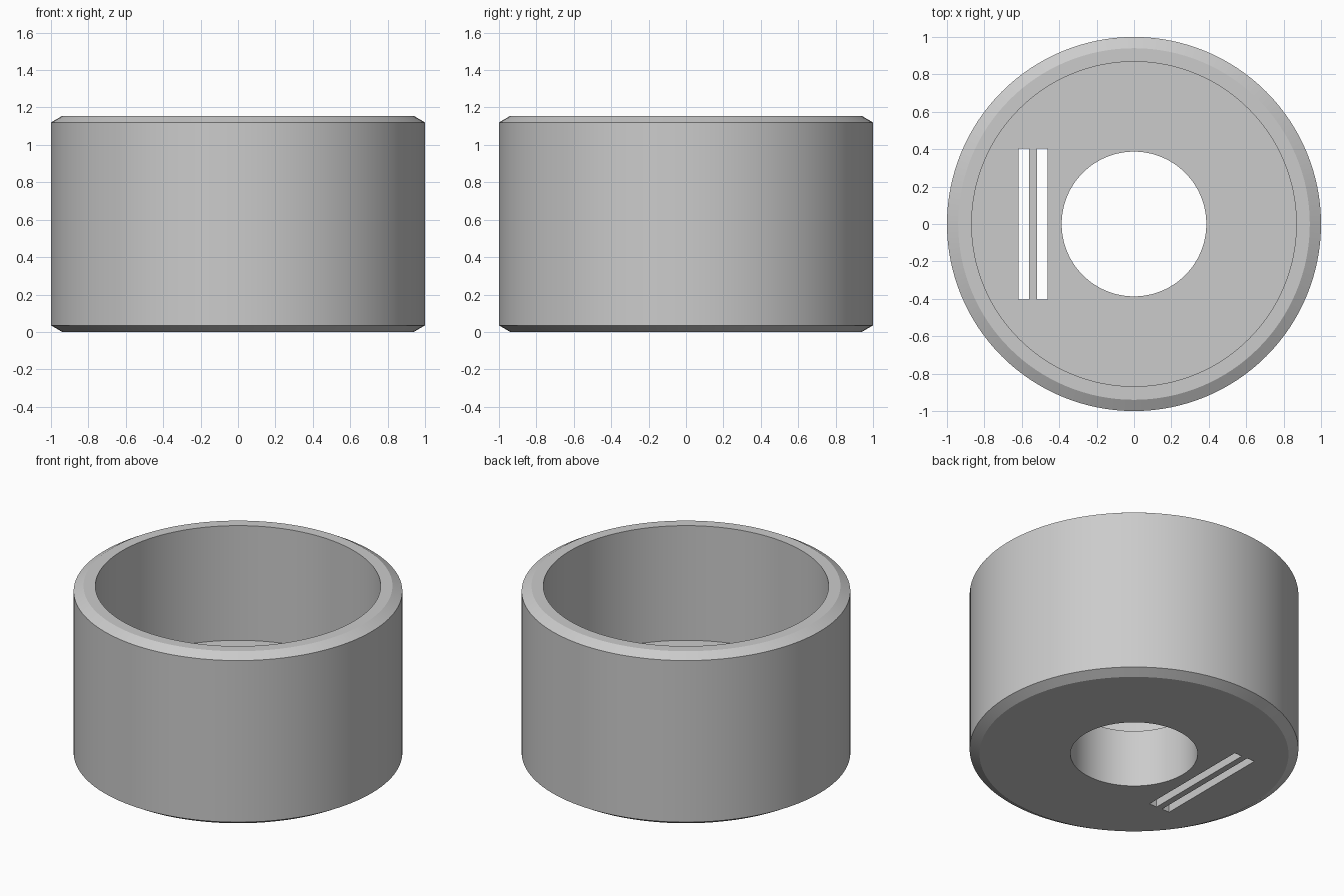
import bpy
import bmesh
import math

SEGMENTS = 128
HEIGHT, FLOOR = 1.155, 0.385
OUTER, INNER, HOLE = 1.0, 0.868, 0.387
RIM, BEVEL = 0.94, 0.035
SLOT_CENTRES, SLOT_WIDTH, SLOT_LENGTH = (-0.589, -0.49), 0.057, 0.806

default = bpy.data.objects.get("Cube")
if default:
    bpy.data.objects.remove(default, do_unlink=True)

# Single plain grey
grey = bpy.data.materials.new("plain_grey")
grey.use_nodes = True
colour = (0.6, 0.6, 0.6, 1)
grey.diffuse_color = colour
grey.node_tree.nodes["Principled BSDF"].inputs["Base Color"].default_value = colour


def revolve(name, profile):
    """Spin a closed (radius, z) profile around the z axis."""
    bm = bmesh.new()
    verts = [bm.verts.new((r, 0, z)) for r, z in profile]
    edges = [bm.edges.new((v, verts[i - 1])) for i, v in enumerate(verts)]
    bmesh.ops.spin(bm, geom=verts + edges, cent=(0, 0, 0), axis=(0, 0, 1),
                   angle=math.tau, steps=SEGMENTS, use_merge=True)
    bmesh.ops.remove_doubles(bm, verts=bm.verts[:], dist=1e-5)
    bmesh.ops.recalc_face_normals(bm, faces=bm.faces[:])
    mesh = bpy.data.meshes.new(name)
    bm.to_mesh(mesh)
    bm.free()
    obj = bpy.data.objects.new(name, mesh)
    bpy.context.collection.objects.link(obj)
    obj.data.materials.append(grey)
    return obj


# Cup body: bevelled outer wall, open top, thick floor with a round hole
body = revolve("cup_body", [
    (HOLE, 0), (RIM, 0), (OUTER, BEVEL), (OUTER, HEIGHT - BEVEL),
    (RIM, HEIGHT), (INNER, HEIGHT), (INNER, FLOOR), (HOLE, FLOOR)])

# Two parallel slots cut through the floor
for x in SLOT_CENTRES:
    bpy.ops.mesh.primitive_cube_add(size=1, location=(x, 0, FLOOR / 2))
    cutter = bpy.context.object
    cutter.name = "slot_cutter"
    cutter.scale = (SLOT_WIDTH, SLOT_LENGTH, FLOOR + 0.2)
    cutter.hide_render = True
    cut = body.modifiers.new("slot", "BOOLEAN")
    cut.operation = "DIFFERENCE"
    cut.solver = "EXACT"
    cut.object = cutter
    bpy.context.view_layer.objects.active = body
    bpy.ops.object.modifier_apply(modifier=cut.name)
    bpy.data.objects.remove(cutter, do_unlink=True)

# Smooth walls with crisp rims
bpy.ops.object.select_all(action="DESELECT")
body.select_set(True)
bpy.context.view_layer.objects.active = body
bpy.ops.object.shade_smooth_by_angle(angle=math.radians(20))
